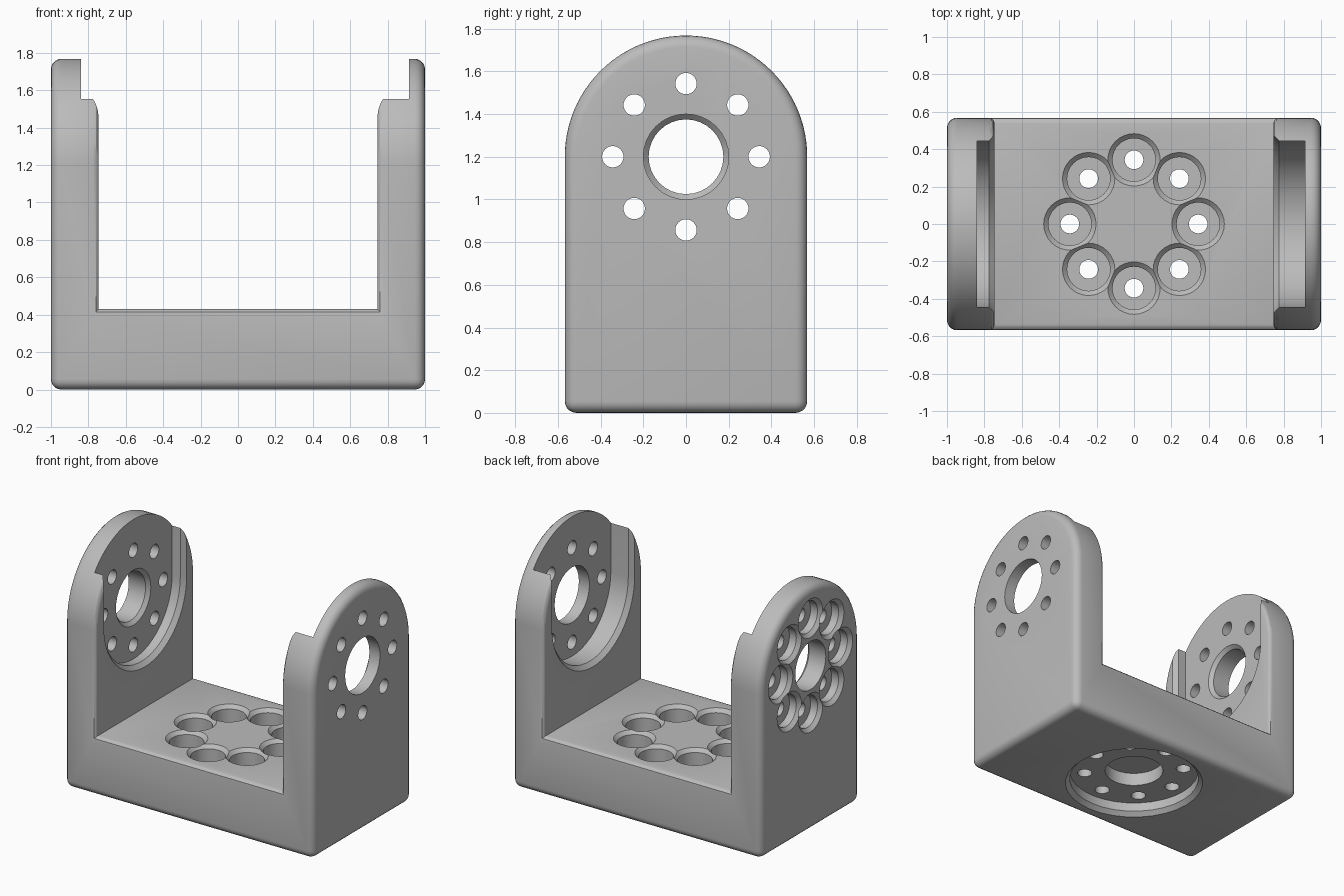
import bpy, bmesh
from math import pi, sin, cos, radians
from mathutils import Matrix, Vector

cube = bpy.data.objects.get("Cube")
if cube:
    bpy.data.objects.remove(cube, do_unlink=True)

HALF_W, HALF_D = 1.0, 0.568      # bracket half width and half depth
PIVOT_Z = 1.2                    # height of the arm pivot
INNER_X, BASE_TOP = 0.745, 0.43  # opening between the arms
BOLT_RING, BOLT_R = 0.343, 0.05
POCKET_R, POCKET_D = 0.445, 0.095

grey = bpy.data.materials.new("plain grey")
grey.use_nodes = True
colour = (0.5, 0.5, 0.5, 1)
grey.diffuse_color = colour
grey.node_tree.nodes["Principled BSDF"].inputs["Base Color"].default_value = colour


def new_object(name, bm):
    bmesh.ops.recalc_face_normals(bm, faces=bm.faces)
    mesh = bpy.data.meshes.new(name)
    bm.to_mesh(mesh)
    bm.free()
    mesh.materials.append(grey)
    obj = bpy.data.objects.new(name, mesh)
    bpy.context.collection.objects.link(obj)
    return obj


def loft(bm, rings):
    """Skin closed rings of points and cap both ends."""
    loops = [[bm.verts.new(p) for p in ring] for ring in rings]
    for a, b in zip(loops, loops[1:]):
        for i in range(len(a)):
            j = (i + 1) % len(a)
            bm.faces.new((a[i], a[j], b[j], b[i]))
    bm.faces.new(loops[0])
    bm.faces.new(loops[-1])


def subtract(body, cutter):
    cutter.hide_render = True
    mod = body.modifiers.new("cut", 'BOOLEAN')
    mod.operation, mod.solver, mod.object = 'DIFFERENCE', 'EXACT', cutter
    bpy.context.view_layer.objects.active = body
    bpy.ops.object.modifier_apply(modifier=mod.name)
    bpy.data.objects.remove(cutter, do_unlink=True)


def circle(r, n=32):
    return [(r * cos(2 * pi * i / n), r * sin(2 * pi * i / n)) for i in range(n)]


def u_slot(r, n=32):
    arc = [(r * cos(pi + pi * i / n), r * sin(pi + pi * i / n)) for i in range(n + 1)]
    return arc + [(r, 0.8), (-r, 0.8)]


def drill(body, origin, direction, up, steps, outline=circle, offset=(0, 0)):
    """Cut a stepped hole; steps are (radius, depth) pairs along direction."""
    d, u = Vector(direction), Vector(up)
    side = u.cross(d)
    start = Vector(origin) + side * offset[0] + u * offset[1]
    bm = bmesh.new()
    loft(bm, [[start + side * x + u * y + d * depth for x, y in outline(r)]
              for r, depth in steps])
    subtract(body, new_object("cutter", bm))


def drill_ring(body, origin, direction, up, steps):
    for k in range(8):
        a = k * pi / 4
        drill(body, origin, direction, up, steps,
              offset=(BOLT_RING * cos(a), BOLT_RING * sin(a)))


# Arched block with rounded outer edges
outline = [(HALF_D * cos(pi * i / 48), PIVOT_Z + HALF_D * sin(pi * i / 48)) for i in range(49)]
outline += [(-HALF_D, 0), (HALF_D, 0)]
bm = bmesh.new()
loft(bm, [[(x, y, z) for y, z in outline] for x in (-HALF_W, HALF_W)])
bmesh.ops.recalc_face_normals(bm, faces=bm.faces)
sharp = [e for e in bm.edges if e.calc_face_angle(0) > radians(40)]
bmesh.ops.bevel(bm, geom=sharp, offset=0.055, segments=5, profile=0.5, affect='EDGES')
bracket = new_object("bracket", bm)

# Opening between the two arms
bm = bmesh.new()
bmesh.ops.create_cube(bm, size=2, matrix=Matrix.Translation((0, 0, BASE_TOP + 1))
                      @ Matrix.Diagonal((INNER_X, 1, 1, 1)))
subtract(bracket, new_object("opening", bm))

# Softened edges around the opening
bm = bmesh.new()
bm.from_mesh(bracket.data)
bmesh.ops.remove_doubles(bm, verts=bm.verts, dist=1e-5)
rim = [e for e in bm.edges if e.is_convex and e.calc_face_angle(0) > radians(60)]
bmesh.ops.bevel(bm, geom=rim, offset=0.03, segments=3, profile=0.5, affect='EDGES')
bm.to_mesh(bracket.data)
bm.free()

Z = (0, 0, 1)
pocket = [(POCKET_R + 0.04, -0.01), (POCKET_R, 0.03)]
left_in, right_in = (INNER_X, 0, PIVOT_Z), (-INNER_X, 0, PIVOT_Z)
right_out = (-HALF_W, 0, PIVOT_Z)

# Left arm: deep open pocket, plain holes
drill(bracket, left_in, (1, 0, 0), Z, pocket + [(POCKET_R, 0.17)], u_slot)
drill(bracket, left_in, (1, 0, 0), Z, [(0.2, 0.1), (0.2, 0.4)])
drill_ring(bracket, left_in, (1, 0, 0), Z, [(BOLT_R, 0.1), (BOLT_R, 0.4)])

# Right arm: shallow open pocket, chamfered bore, counterbored holes
drill(bracket, right_in, (-1, 0, 0), Z, pocket + [(POCKET_R, POCKET_D)], u_slot)
drill(bracket, right_in, (-1, 0, 0), Z,
      [(0.21, POCKET_D - 0.01), (0.175, POCKET_D + 0.025), (0.175, 0.4)])


def counterbore(depth, through):
    return [(0.15, -0.01), (0.115, 0.025), (0.115, depth), (BOLT_R, depth), (BOLT_R, through)]


drill_ring(bracket, right_out, (1, 0, 0), Z, counterbore(0.08, 0.2))

# Base: round pocket and blind recess below, counterbored holes above
drill(bracket, (0, 0, 0), Z, (0, 1, 0), pocket + [(POCKET_R, POCKET_D)])
drill(bracket, (0, 0, 0), Z, (0, 1, 0), [(0.2, 0.05), (0.2, 0.19)])
drill_ring(bracket, (0, 0, BASE_TOP), (0, 0, -1), (0, 1, 0), counterbore(0.25, 0.38))

# Smooth shading with crisp edges
bpy.ops.object.select_all(action='DESELECT')
bracket.select_set(True)
bpy.context.view_layer.objects.active = bracket
bpy.ops.object.shade_smooth_by_angle(angle=radians(30))
